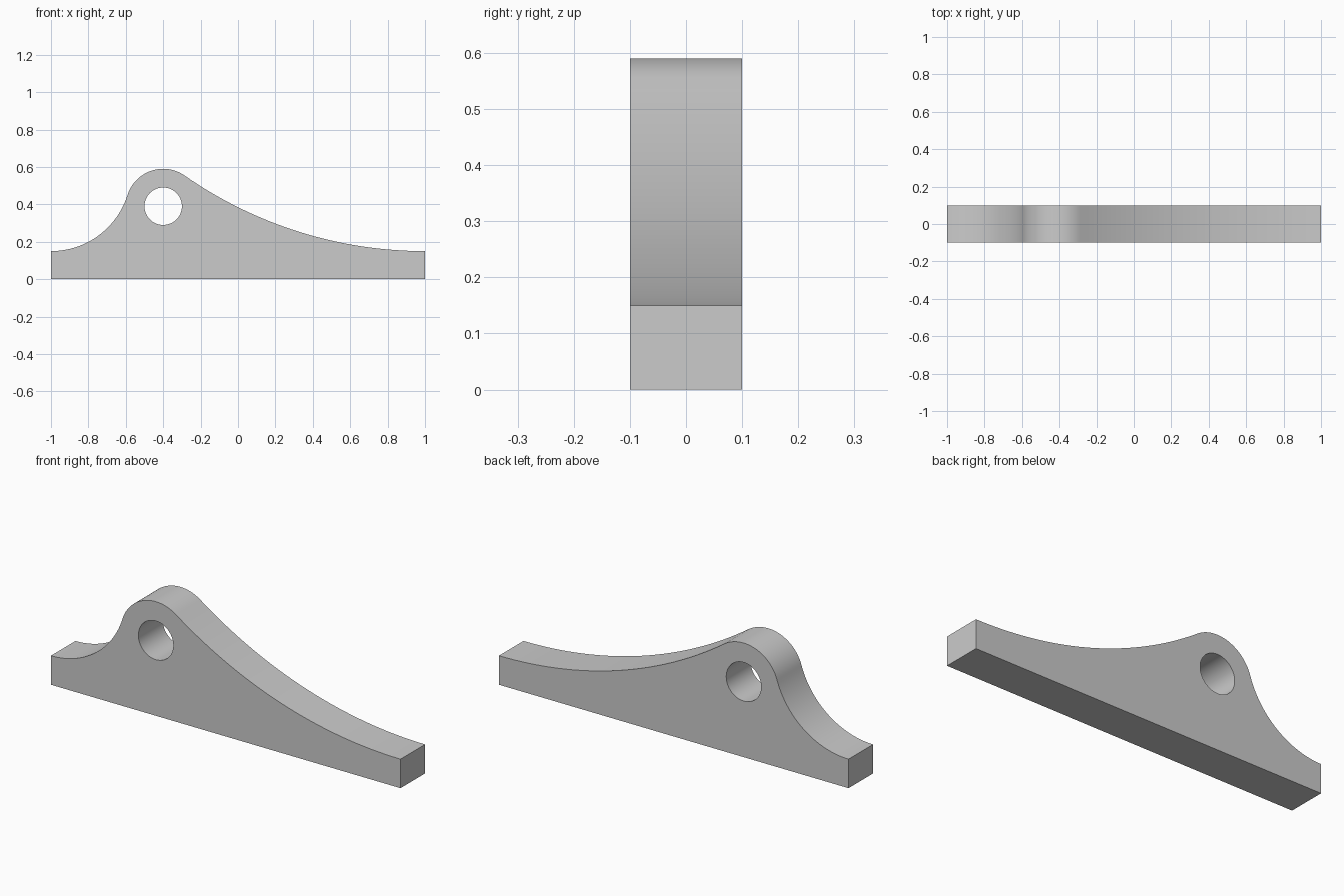
import bpy, bmesh
from math import atan2, cos, sin, pi, radians
from mathutils import Vector

if "Cube" in bpy.data.objects:
    bpy.data.objects.remove(bpy.data.objects["Cube"], do_unlink=True)

HALF_LENGTH, HALF_DEPTH, END_HEIGHT = 1.0, 0.1, 0.15
BOSS, BOSS_R, HOLE_R = Vector((-0.4, 0.39)), 0.2, 0.1


def arc(centre, radius, start, end, steps):
    angles = [start + (end - start) * i / steps for i in range(steps + 1)]
    return [centre + radius * Vector((cos(a), sin(a))) for a in angles]


def fillet(end_x):
    """Circle level with the bar end and tangent to the round boss."""
    dx, h = end_x - BOSS.x, BOSS.y - END_HEIGHT
    radius = (dx * dx + h * h - BOSS_R ** 2) / (2 * (h + BOSS_R))
    centre = Vector((end_x, END_HEIGHT + radius))
    away = centre - BOSS
    return centre, radius, atan2(away.y, away.x)


# Side outline: flat base, long slope, boss, short slope
right_c, right_r, right_a = fillet(HALF_LENGTH)
left_c, left_r, left_a = fillet(-HALF_LENGTH)
outline = [Vector((-HALF_LENGTH, 0)), Vector((HALF_LENGTH, 0))]
outline += arc(right_c, right_r, -pi / 2, right_a - pi, 32)
outline += arc(BOSS, BOSS_R, right_a, left_a, 32)[1:]
outline += arc(left_c, left_r, left_a - pi, -pi / 2, 32)[1:]
hole = arc(BOSS, HOLE_R, 0, 2 * pi, 64)[:-1]

# Fill the outline around the hole, then extrude through the depth
bm = bmesh.new()
edges = []
for loop in (outline, hole):
    verts = [bm.verts.new((p.x, -HALF_DEPTH, p.y)) for p in loop]
    edges += [bm.edges.new((verts[i - 1], verts[i])) for i in range(len(verts))]
bmesh.ops.triangle_fill(bm, edges=edges, use_beauty=True, normal=(0, -1, 0))
result = bmesh.ops.extrude_face_region(bm, geom=bm.faces[:], use_keep_orig=True)
back = [g for g in result["geom"] if isinstance(g, bmesh.types.BMVert)]
bmesh.ops.translate(bm, verts=back, vec=(0, 2 * HALF_DEPTH, 0))
bmesh.ops.recalc_face_normals(bm, faces=bm.faces[:])
mesh = bpy.data.meshes.new("pivot_bracket")
bm.to_mesh(mesh)
bm.free()

# Plain grey finish
grey = bpy.data.materials.new("light grey")
grey.use_nodes = True
colour = (0.6, 0.6, 0.6, 1)
grey.diffuse_color = colour
grey.node_tree.nodes["Principled BSDF"].inputs["Base Color"].default_value = colour
mesh.materials.append(grey)

bracket = bpy.data.objects.new("pivot_bracket", mesh)
bpy.context.collection.objects.link(bracket)
bpy.ops.object.select_all(action="DESELECT")
bracket.select_set(True)
bpy.context.view_layer.objects.active = bracket
bpy.ops.object.shade_smooth_by_angle(angle=radians(30))
